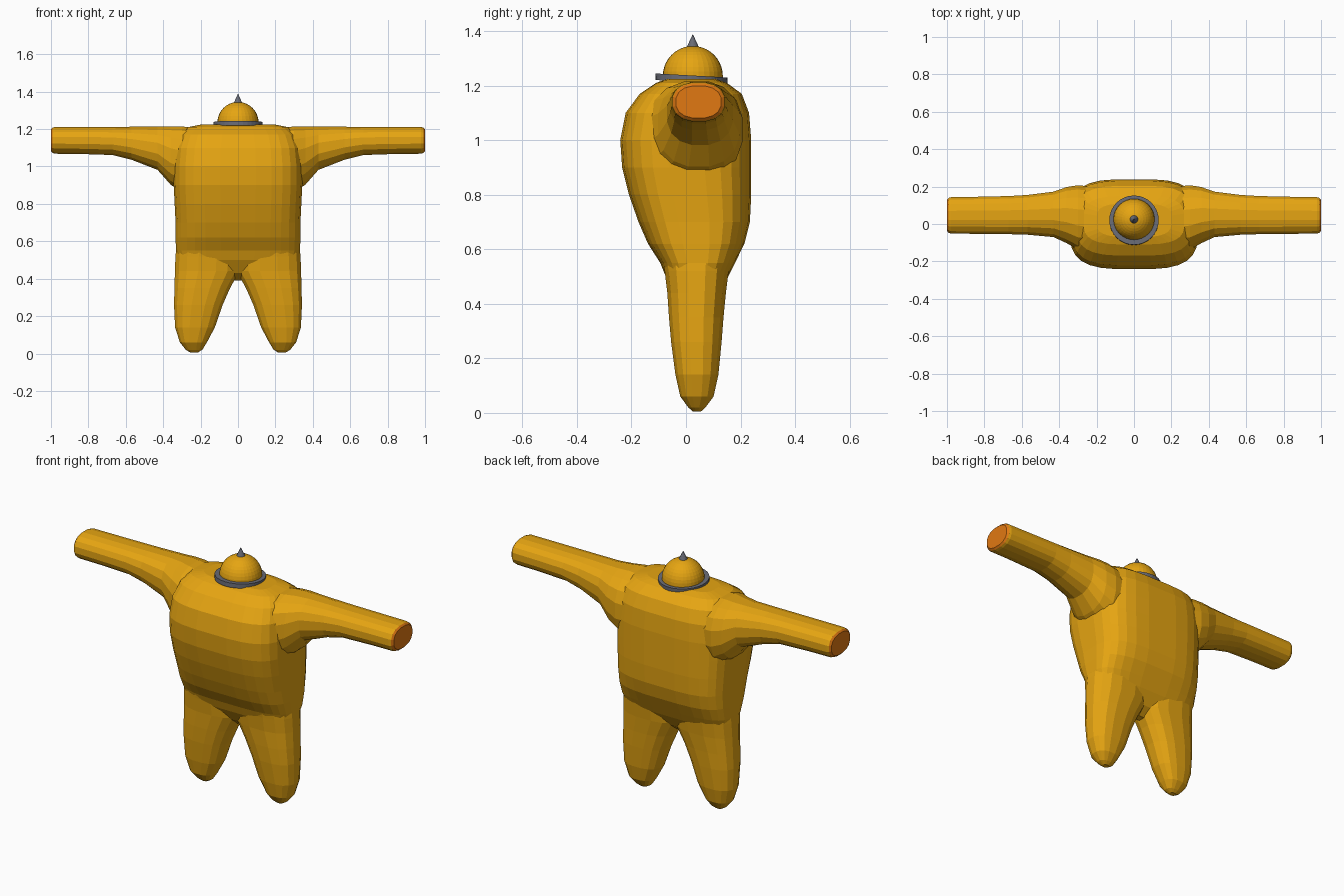
import bpy, bmesh, math
from mathutils import Matrix

if "Cube" in bpy.data.objects:
    bpy.data.objects.remove(bpy.data.objects["Cube"])


def material(name, rgb):
    m = bpy.data.materials.new(name)
    m.diffuse_color = (*rgb, 1)
    m.use_nodes = True
    m.node_tree.nodes["Principled BSDF"].inputs["Base Color"].default_value = m.diffuse_color
    return m


YELLOW = material("golden_yellow", (0.79, 0.376, 0.006))
ORANGE = material("cuff_orange", (0.75, 0.19, 0.006))
GREY = material("metal_grey", (0.14, 0.147, 0.18))


def make(name, bm, *mats):
    bmesh.ops.recalc_face_normals(bm, faces=bm.faces)
    me = bpy.data.meshes.new(name)
    bm.to_mesh(me)
    bm.free()
    for m in mats:
        me.materials.append(m)
    ob = bpy.data.objects.new(name, me)
    bpy.context.collection.objects.link(ob)
    return ob


def loft(name, sections, sides, power, place):
    """Skin rounded sections (t, u0, u1, v0, v1); place maps (t, u, v) to xyz."""
    bm = bmesh.new()
    rings = []
    for t, u0, u1, v0, v1 in sections:
        ring = []
        for i in range(sides):
            a = 2 * math.pi * (i + 0.5) / sides
            c, s = math.cos(a), math.sin(a)
            u = (u0 + u1) / 2 + (u1 - u0) / 2 * math.copysign(abs(c) ** (2 / power), c)
            v = (v0 + v1) / 2 + (v1 - v0) / 2 * math.copysign(abs(s) ** (2 / power), s)
            ring.append(bm.verts.new(place(t, u, v)))
        rings.append(ring)
    for a, b in zip(rings, rings[1:]):
        for i in range(sides):
            j = (i + 1) % sides
            bm.faces.new((a[i], a[j], b[j], b[i]))
    bm.faces.new(rings[0])
    bm.faces.new(rings[-1])
    return make(name, bm, YELLOW, ORANGE)


# Torso: height, x range, y range
TORSO = [
    (0.39, -0.08, 0.08, 0.02, 0.06), (0.43, -0.20, 0.20, -0.03, 0.11),
    (0.50, -0.32, 0.32, -0.075, 0.155), (0.55, -0.333, 0.333, -0.095, 0.18),
    (0.62, -0.335, 0.335, -0.14, 0.215), (0.70, -0.335, 0.335, -0.175, 0.235),
    (0.80, -0.34, 0.34, -0.21, 0.24), (0.90, -0.345, 0.345, -0.235, 0.24),
    (1.00, -0.345, 0.345, -0.242, 0.24), (1.10, -0.335, 0.335, -0.222, 0.232),
    (1.17, -0.31, 0.31, -0.17, 0.205), (1.21, -0.27, 0.27, -0.11, 0.15),
    (1.224, -0.20, 0.20, -0.07, 0.11),
]
# Leg: height, x range, y range
LEG = [
    (0.005, 0.215, 0.255, 0.025, 0.055), (0.02, 0.19, 0.28, 0.008, 0.072),
    (0.06, 0.165, 0.312, -0.022, 0.102), (0.14, 0.122, 0.338, -0.04, 0.12),
    (0.26, 0.08, 0.344, -0.056, 0.132), (0.35, 0.04, 0.342, -0.064, 0.139),
    (0.44, -0.01, 0.34, -0.07, 0.148), (0.52, -0.012, 0.337, -0.08, 0.158),
    (0.64, -0.012, 0.325, -0.10, 0.18),
]
# Arm: distance from centre, y range, z range
ARM = [
    (0.20, -0.15, 0.20, 0.86, 1.205), (0.30, -0.14, 0.21, 0.86, 1.217),
    (0.36, -0.105, 0.20, 0.90, 1.217), (0.43, -0.072, 0.175, 0.98, 1.215),
    (0.57, -0.059, 0.157, 1.035, 1.214), (0.67, -0.056, 0.151, 1.06, 1.213),
    (0.85, -0.054, 0.147, 1.066, 1.213), (0.978, -0.053, 0.145, 1.067, 1.213),
    (0.991, -0.049, 0.141, 1.071, 1.209), (1.0, -0.038, 0.13, 1.08, 1.20),
]

body = loft("body", TORSO, 28, 3.4, lambda t, u, v: (u, v, t))
limbs = []
for side in (-1, 1):
    limbs.append(loft("leg", LEG, 16, 2.5, lambda t, u, v: (side * u, v, t)))
    limbs.append(loft("arm", ARM, 16, 2.35, lambda t, u, v: (side * t, u, v)))

# Fuse the limbs into the torso
for limb in limbs:
    mod = body.modifiers.new("fuse", 'BOOLEAN')
    mod.operation = 'UNION'
    mod.solver = 'EXACT'
    mod.object = limb
bpy.context.view_layer.update()
fused = bpy.data.meshes.new_from_object(
    body.evaluated_get(bpy.context.evaluated_depsgraph_get()))
body.modifiers.clear()
body.data = fused
for limb in limbs:
    bpy.data.objects.remove(limb)

# Orange cuffs at the arm ends
for p in fused.polygons:
    p.material_index = 1 if abs(p.center.x) > 0.988 else 0

# Domed head
bm = bmesh.new()
bmesh.ops.create_uvsphere(bm, u_segments=32, v_segments=20, radius=0.11,
                          matrix=Matrix.Translation((0, 0.025, 1.235)))
bmesh.ops.bisect_plane(bm, geom=bm.verts[:] + bm.edges[:] + bm.faces[:],
                       plane_co=(0, 0, 1.21), plane_no=(0, 0, -1), clear_outer=True)
make("head", bm, YELLOW)

# Tilted collar ring with a square section
bm = bmesh.new()
N = 32
profile = [(0.104, -0.012), (0.132, -0.012), (0.132, 0.012), (0.104, 0.012)]
rings = [[bm.verts.new((r * math.cos(2 * math.pi * i / N),
                        r * math.sin(2 * math.pi * i / N), z))
          for r, z in profile] for i in range(N)]
for i in range(N):
    a, b = rings[i], rings[(i + 1) % N]
    for k in range(4):
        m = (k + 1) % 4
        bm.faces.new((a[k], b[k], b[m], a[m]))
bm.transform(Matrix.Translation((0, 0.02, 1.225)) @ Matrix.Rotation(math.radians(-3.2), 4, 'X'))
make("collar", bm, GREY)

# Spike on top of the head
bm = bmesh.new()
bmesh.ops.create_cone(bm, cap_ends=True, segments=16, radius1=0.024, radius2=0.001,
                      depth=0.05, matrix=Matrix.Translation((0, 0.025, 1.362)))
make("spike", bm, GREY)
